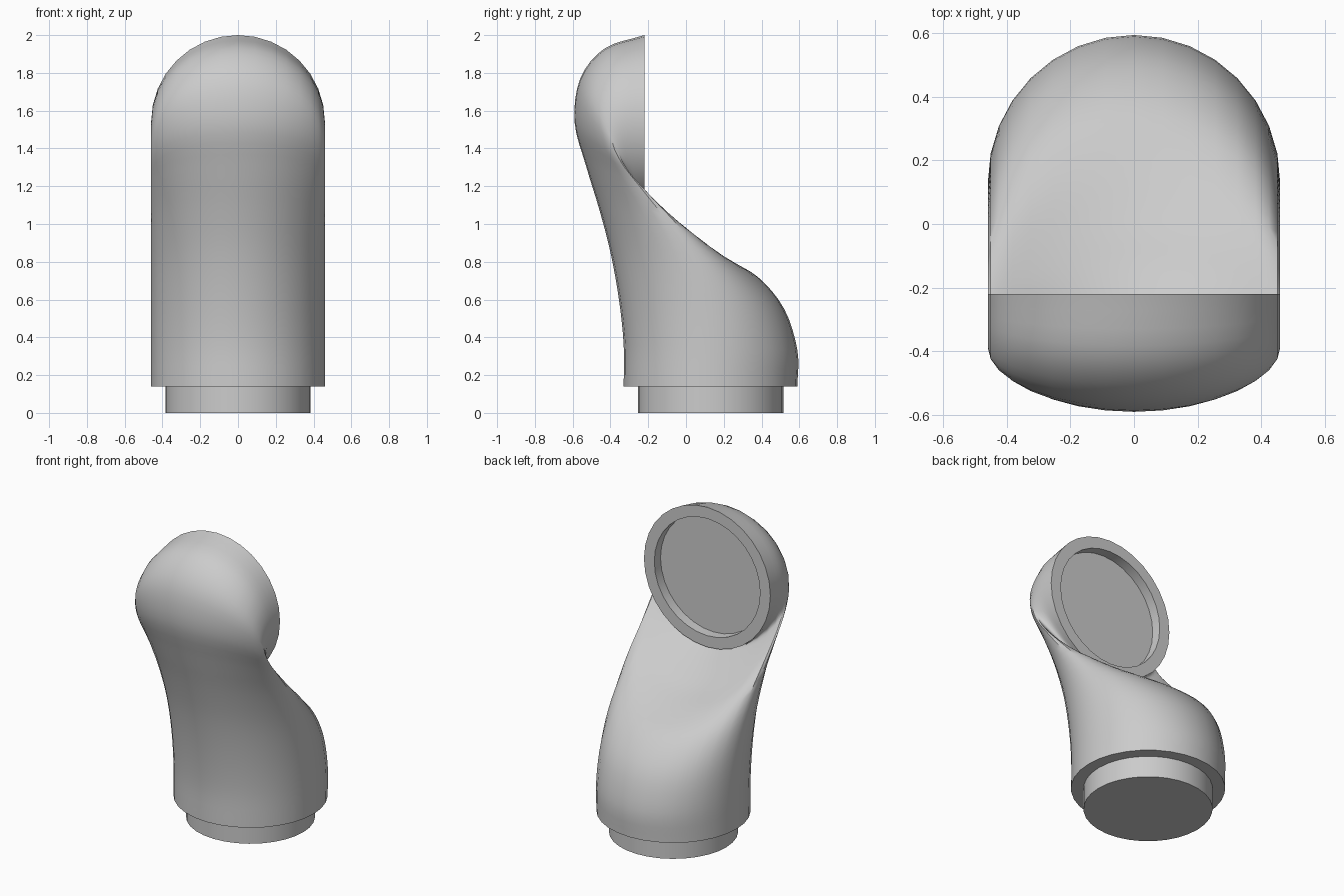
import bpy, bmesh, math
from mathutils import Vector

if "Cube" in bpy.data.objects:
    bpy.data.objects.remove(bpy.data.objects["Cube"])

R, R_IN, SEG, STEPS = 0.46, 0.385, 32, 4

# Side-view rails (y, z): front line, flank line, back line, sharing stations
FRONT = [(-.33, .14), (-.33, .36), (-.355, .6), (-.40, .85), (-.46, 1.08),
         (-.53, 1.31), (-.59, 1.54), (-.56, 1.77), (-.43, 1.93), (-.22, 2.0)]
FLANK = [(.13, .14), (.13, .36), (.10, .58), (.03, .79), (-.09, 1.0),
         (-.23, 1.18), (-.345, 1.33), (-.39, 1.45), (-.335, 1.53), (-.22, 1.54)]
BACK = [(.59, .14), (.59, .33), (.52, .55), (.38, .72), (.20, .82),
        (.01, .91), (-.12, 1.0), (-.21, 1.055), (-.245, 1.075), (-.22, 1.08)]


def smooth_rail(points):
    """Catmull-Rom interpolation through the points."""
    p = [Vector(q) for q in points]
    p = [2 * p[0] - p[1]] + p + [2 * p[-1] - p[-2]]
    out = []
    for i in range(1, len(p) - 2):
        a, b, c, d = p[i - 1:i + 3]
        for k in range(STEPS):
            t = k / STEPS
            out.append(0.5 * (2 * b + (c - a) * t + (2 * a - 5 * b + 4 * c - d) * t * t
                              + (3 * b - a - 3 * c + d) * t ** 3))
    return out + [p[-2]]


def section(f, m, b, r):
    """Closed ring through the front, both flanks and the back."""
    ring = []
    for i in range(SEG):
        a = 2 * math.pi * i / SEG
        s = math.sin(a)
        q = m + s * (b - f) / 2 + s * s * ((f + b) / 2 - m)
        ring.append((r * math.cos(a), q.x, q.y))
    return ring


def circle(y, z, r, upright=False):
    c = Vector((y, z))
    d = Vector((0, -r)) if upright else Vector((r, 0))
    return section(c - d, c, c + d, r)


def loft(name, rings):
    bm = bmesh.new()
    vr = [[bm.verts.new(p) for p in ring] for ring in rings]
    for a, b in zip(vr, vr[1:]):
        for i in range(SEG):
            j = (i + 1) % SEG
            bm.faces.new((a[i], a[j], b[j], b[i]))
    bm.faces.new(vr[0][::-1])
    bm.faces.new(vr[-1])
    bmesh.ops.recalc_face_normals(bm, faces=bm.faces)
    mesh = bpy.data.meshes.new(name)
    bm.to_mesh(mesh)
    bm.free()
    ob = bpy.data.objects.new(name, mesh)
    bpy.context.collection.objects.link(ob)
    bpy.ops.object.select_all(action='DESELECT')
    ob.select_set(True)
    bpy.context.view_layer.objects.active = ob
    bpy.ops.object.shade_smooth_by_angle(angle=math.radians(35))
    return ob


# Plug, shoulder, curved body, flat rim and recessed socket as one skin
body = [section(f, m, b, R) for f, m, b in
        zip(smooth_rail(FRONT), smooth_rail(FLANK), smooth_rail(BACK))]
loft("curved_pipe", [circle(.13, 0, R_IN), circle(.13, .14, R_IN)] + body
     + [circle(-.22, 1.54, R_IN, True), circle(-.285, 1.54, R_IN, True)])
